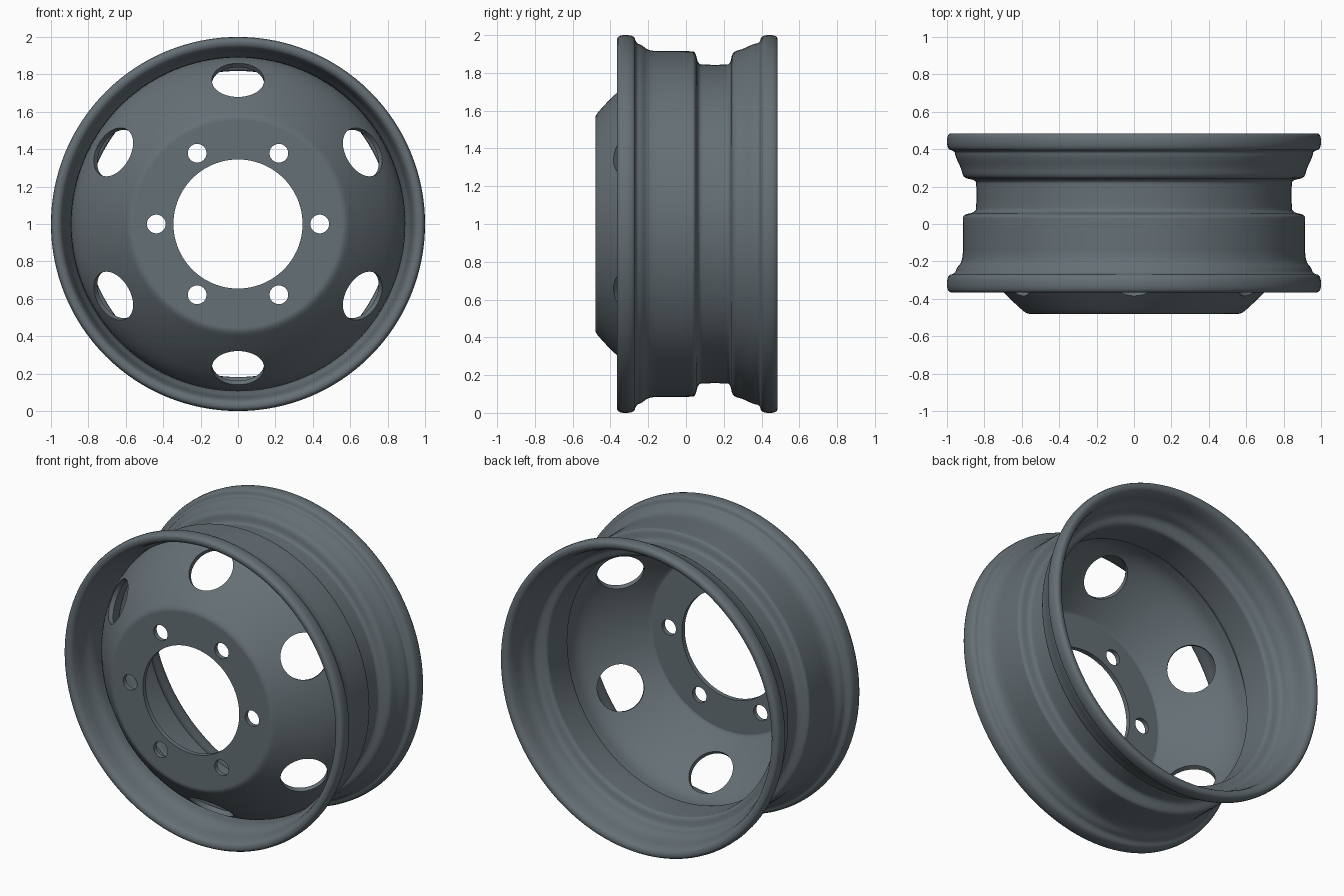
import bpy, bmesh
from math import cos, sin, tau, sqrt
from mathutils import Vector, Matrix

cube = bpy.data.objects.get("Cube")
if cube:
    bpy.data.objects.remove(cube, do_unlink=True)

steel = bpy.data.materials.new("slate grey steel")
colour = (0.13, 0.16, 0.178, 1)
steel.diffuse_color = colour
steel.use_nodes = True
for node in steel.node_tree.nodes:
    if node.type == 'BSDF_PRINCIPLED':
        node.inputs["Base Color"].default_value = colour

SEGMENTS = 128


def add_object(name, bm):
    bmesh.ops.recalc_face_normals(bm, faces=bm.faces)
    mesh = bpy.data.meshes.new(name)
    bm.to_mesh(mesh)
    bm.free()
    mesh.materials.append(steel)
    obj = bpy.data.objects.new(name, mesh)
    bpy.context.collection.objects.link(obj)
    return obj


def round_corners(points, closed, steps=2):
    """Corner-cutting subdivision of a (y, radius) profile."""
    for _ in range(steps):
        pairs = list(zip(points, points[1:] + points[:1]))
        if not closed:
            pairs.pop()
        cut = [p for a, b in pairs for p in (a.lerp(b, .25), a.lerp(b, .75))]
        points = cut if closed else [points[0]] + cut + [points[-1]]
    return points


def revolve(name, profile):
    """Spin a closed (y, radius) profile around the axle."""
    bm = bmesh.new()
    rings = [[bm.verts.new((p.y * cos(tau * i / SEGMENTS), p.x,
                            1 + p.y * sin(tau * i / SEGMENTS))) for p in profile]
             for i in range(SEGMENTS)]
    n = len(profile)
    for i, ring in enumerate(rings):
        nxt = rings[(i + 1) % SEGMENTS]
        for j in range(n):
            k = (j + 1) % n
            bm.faces.new((ring[j], ring[k], nxt[k], nxt[j]))
    return add_object(name, bm)


def thicken(line, depth):
    """Close an open profile by offsetting it to the back."""
    back = []
    for i, p in enumerate(line):
        d = (line[min(i + 1, len(line) - 1)] - line[max(i - 1, 0)]).normalized()
        back.append(p + Vector((d.y, -d.x)) * depth)
    return line + back[::-1]


def smooth(obj, angle):
    bpy.ops.object.select_all(action='DESELECT')
    obj.select_set(True)
    bpy.context.view_layer.objects.active = obj
    bpy.ops.object.shade_smooth_by_angle(angle=angle)


# Rim barrel with beaded flanges and a drop centre
outer = [(-.365, .95), (-.365, 1), (-.275, 1), (-.265, .958), (-.235, .948),
         (-.205, .922), (-.16, .915), (-.13, .915), (.02, .915), (.05, .913),
         (.063, .847), (.1, .843), (.2, .843), (.235, .845), (.245, .912),
         (.3, .925), (.36, .955), (.39, .958), (.4, 1), (.485, 1), (.485, .95)]
inner = [(.44, .93), (.37, .92), (.32, .895), (.27, .885), (.255, .82),
         (.22, .818), (.06, .818), (.035, .822), (.025, .888), (-.01, .89),
         (-.15, .89), (-.2, .895), (-.25, .92), (-.32, .932)]
rim = revolve("rim_barrel", round_corners([Vector(p) for p in outer + inner], True))
smooth(rim, .6)

# Dished centre disc
dish = [(-.48, .345), (-.48, .54), (-.48, .575), (-.445, .615), (-.375, .69),
        (-.285, .775), (-.19, .85), (-.1, .893), (.0, .893)]
line = round_corners([Vector(p) for p in dish], False)
disc = revolve("centre_disc", thicken(line, .03))

# Bolt holes and larger hand holes, six of each
bm = bmesh.new()


def cutter(radius, position, direction, length, top=None):
    turn = Vector(direction).to_track_quat('Z', 'Y').to_matrix().to_4x4()
    bmesh.ops.create_cone(bm, cap_ends=True, segments=40, radius1=radius,
                          radius2=top or radius, depth=length,
                          matrix=Matrix.Translation(position) @ turn)


for i in range(6):
    a = tau * i / 6
    cutter(.05, (.437 * cos(a), -.465, 1 + .437 * sin(a)), (0, -1, 0), .12)
    a += tau / 12
    cutter(.14, (.773 * cos(a), -.28, 1 + .773 * sin(a)),
           (cos(a) / sqrt(2), -1 / sqrt(2), sin(a) / sqrt(2)), .2)
holes = add_object("hole_cutters", bm)
holes.hide_render = True

cut = disc.modifiers.new("holes", 'BOOLEAN')
cut.operation = 'DIFFERENCE'
cut.solver = 'EXACT'
cut.object = holes
bpy.context.view_layer.update()
graph = bpy.context.evaluated_depsgraph_get()
result = bpy.data.meshes.new_from_object(disc.evaluated_get(graph))
disc.modifiers.clear()
disc.data = result
bpy.data.objects.remove(holes, do_unlink=True)
smooth(disc, .6)
